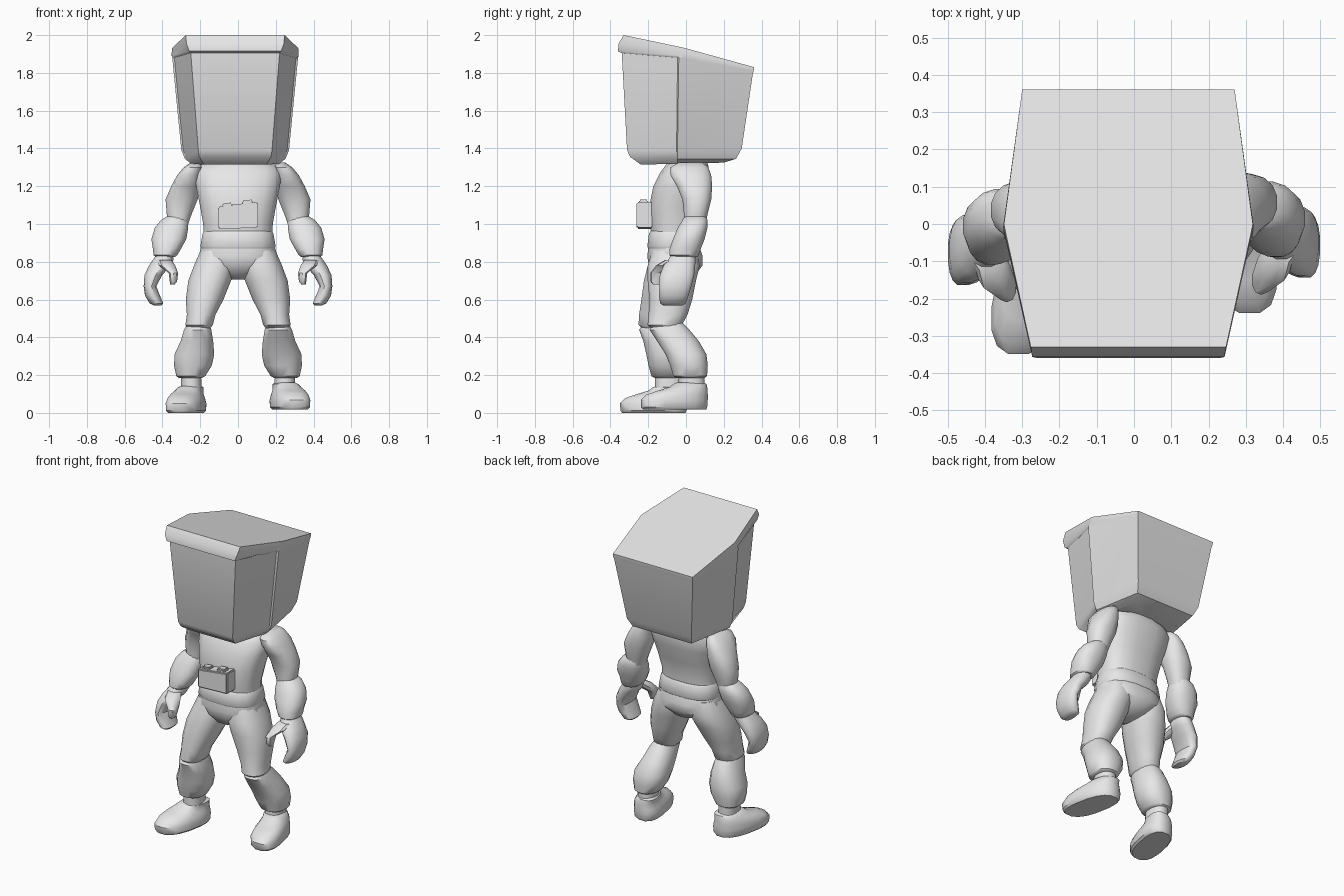
import bpy, bmesh, math

grey = bpy.data.materials.new("plain grey")
grey.diffuse_color = (0.8, 0.8, 0.8, 1)


def finish(name, bm, angle=40):
    bmesh.ops.recalc_face_normals(bm, faces=bm.faces)
    me = bpy.data.meshes.new(name)
    bm.to_mesh(me)
    bm.free()
    me.materials.append(grey)
    ob = bpy.data.objects.new(name, me)
    bpy.context.collection.objects.link(ob)
    bpy.ops.object.select_all(action='DESELECT')
    ob.select_set(True)
    bpy.context.view_layer.objects.active = ob
    bpy.ops.object.shade_smooth_by_angle(angle=math.radians(angle))
    return ob


def skin(name, loops, angle=40):
    """Bridge equal-length point loops and close both ends."""
    bm = bmesh.new()
    rows = [[bm.verts.new(p) for p in loop] for loop in loops]
    n = len(rows[0])
    for a, b in zip(rows, rows[1:]):
        for i in range(n):
            j = (i + 1) % n
            bm.faces.new((a[i], a[j], b[j], b[i]))
    bm.faces.new(rows[0])
    bm.faces.new(rows[-1])
    return finish(name, bm, angle)


def loft(name, rings, side=1, power=2.3, shear=0.0, dy=0.0, n=16):
    """Rings are (z, x0, x1, y0, y1); side -1 flips x."""
    loops = []
    for z, x0, x1, y0, y1 in rings:
        pts = []
        for k in range(n):
            a = 2 * math.pi * (k + 0.5) / n
            c, s = math.cos(a), math.sin(a)
            u = math.copysign(abs(c) ** (2 / power), c)
            v = math.copysign(abs(s) ** (2 / power), s)
            x = (x0 + x1) / 2 + u * (x1 - x0) / 2 - shear * v * (y1 - y0) / 2
            pts.append((side * x, (y0 + y1) / 2 + v * (y1 - y0) / 2 + dy, z))
        loops.append(pts)
    return skin(name, loops)


# box head: front corner, panel rear edge, shell edge, back corner, as (half width, y, z)
HX = -0.015
head_rows = [
    [(.165, -.24, 1.315), (.225, -.05, 1.318), (.232, -.045, 1.318), (.17, .20, 1.325)],
    [(.19, -.295, 1.355), (.258, -.05, 1.345), (.266, -.045, 1.345), (.21, .265, 1.345)],
    [(.195, -.312, 1.39), (.275, -.05, 1.39), (.285, -.045, 1.39), (.23, .295, 1.40)],
    [(.235, -.34, 1.905), (.322, -.045, 1.88), (.333, -.038, 1.88), (.28, .353, 1.79)],
    [(.243, -.36, 1.915), (.331, -.035, 1.892), (.336, -.01, 1.89), (.284, .358, 1.81)],
    [(.258, -.357, 1.955), (.330, -.035, 1.91), (.336, -.005, 1.905), (.285, .36, 1.82)],
    [(.262, -.33, 2.0), (.328, -.03, 1.937), (.334, 0, 1.93), (.285, .361, 1.83)],
]
skin("box_head", [[(HX + w, y, z) for w, y, z in r] +
                  [(HX - w, y, z) for w, y, z in reversed(r)] for r in head_rows], 35)

# trunk
loft("neck", [(1.25, -.11, .11, -.09, .11), (1.36, -.1, .1, -.08, .1)])
loft("torso", [(.93, -.185, .185, -.185, .06), (1.0, -.187, .187, -.192, .06),
               (1.1, -.205, .205, -.195, .085), (1.2, -.225, .225, -.175, .115),
               (1.27, -.235, .235, -.14, .125), (1.31, -.21, .21, -.11, .12),
               (1.33, -.13, .13, -.09, .11)], power=2.6)
loft("belt", [(.87, -.198, .198, -.202, .075), (.88, -.203, .203, -.207, .08),
              (.95, -.19, .19, -.198, .07), (.962, -.183, .183, -.19, .062)], power=2.6)
loft("pelvis", [(.705, -.03, .03, -.12, .0), (.73, -.09, .09, -.165, .05),
                (.78, -.19, .19, -.2, .09), (.83, -.212, .212, -.207, .09),
                (.89, -.195, .195, -.2, .07)], power=2.5)

# chest pack with two knobs
def block(name, x0, x1, y0, y1, z0, z1, tilt):
    bm = bmesh.new()
    bmesh.ops.create_cube(bm, size=1)
    for v in bm.verts:
        x = x0 + (v.co.x + .5) * (x1 - x0)
        z = z0 + (v.co.z + .5) * (z1 - z0) + (tilt * x if v.co.z > 0 else tilt * .3 * x)
        v.co = (x, y0 + (v.co.y + .5) * (y1 - y0), z)
    bmesh.ops.bevel(bm, geom=bm.edges[:], offset=.007, segments=2, affect='EDGES')
    finish(name, bm, 35)


block("chest_pack", -.106, .106, -.262, -.175, .977, 1.105, .12)
block("pack_knob_left", -.085, -.03, -.25, -.2, 1.08, 1.117, .1)
block("pack_knob_right", .02, .078, -.25, -.2, 1.08, 1.122, .1)

# arms: mirrored, the left one slightly further forward
upper_arm = [(.98, .27, .37, -.01, .1), (1.05, .245, .378, -.012, .115), (1.13, .212, .385, -.02, .135),
             (1.2, .195, .355, -.05, .14), (1.26, .19, .322, -.085, .135),
             (1.3, .185, .288, -.085, .12), (1.325, .2, .25, -.04, .09)]
forearm = [(.825, .335, .435, -.08, .06), (.835, .32, .448, -.09, .068), (.87, .3, .452, -.088, .08),
           (.92, .272, .46, -.07, .1), (.98, .262, .442, -.045, .115), (1.02, .262, .41, -.02, .115),
           (1.05, .28, .36, .0, .1)]
glove = [(.568, .405, .445, -.12, -.02), (.58, .395, .468, -.138, 0), (.62, .412, .493, -.145, .015),
         (.67, .432, .5, -.145, .03), (.73, .4, .496, -.14, .045), (.78, .355, .472, -.12, .05),
         (.81, .34, .452, -.095, .052), (.84, .345, .43, -.08, .05)]
thumb = [(.68, .335, .36, -.175, -.14), (.695, .322, .362, -.187, -.13), (.74, .316, .368, -.19, -.11),
         (.78, .33, .42, -.16, -.06), (.81, .35, .43, -.11, -.03)]
for side, label, dy in ((1, "right", 0), (-1, "left", -.02)):
    loft(label + "_upper_arm", upper_arm, side, dy=dy)
    loft(label + "_forearm", forearm, side, dy=dy)
    loft(label + "_glove", glove, side, dy=dy)
    loft(label + "_thumb", thumb, side, dy=dy, n=10)

# legs: shared widths, with a stride depth (y0, y1) per side
thigh_x = [(.445, .15, .265), (.465, .132, .28), (.52, .118, .272), (.6, .075, .278),
           (.7, .035, .265), (.78, .012, .235), (.86, .02, .2)]
calf_x = [(.185, .19, .315), (.195, .172, .328), (.25, .137, .34), (.31, .124, .338),
          (.38, .13, .305), (.44, .14, .287), (.48, .155, .265)]
ankle_x = [(.08, .19, .31), (.15, .192, .302), (.21, .195, .305)]
depths = {
    "right": dict(
        thigh=[(-.18, -.04), (-.205, -.02), (-.2, .01), (-.195, .035), (-.205, .055), (-.205, .075), (-.18, .06)],
        calf=[(-.05, .1), (-.068, .113), (-.085, .117), (-.11, .11), (-.155, .07), (-.195, .02), (-.17, -.02)],
        ankle=[(-.05, .1), (-.04, .1), (-.04, .1)]),
    "left": dict(
        thigh=[(-.23, -.07), (-.253, -.05), (-.25, -.035), (-.238, .0), (-.225, .045), (-.205, .075), (-.18, .06)],
        calf=[(-.165, -.02), (-.185, -.005), (-.2, .005), (-.212, .008), (-.228, -.005), (-.25, -.03), (-.22, -.06)],
        ankle=[(-.165, -.015), (-.165, -.015), (-.165, -.015)]),
}
for side, label in ((1, "right"), (-1, "left")):
    for part, widths in (("thigh", thigh_x), ("calf", calf_x), ("ankle", ankle_x)):
        rings = [w + d for w, d in zip(widths, depths[label][part])]
        loft(label + "_" + part, rings, side)

# shoes, splayed outward
shoe = [(0, .19, .36, -.34, .0), (.012, .178, .372, -.35, .005), (.05, .176, .374, -.352, .008),
        (.078, .183, .365, -.325, .008), (.1, .188, .35, -.26, .006), (.118, .188, .33, -.2, .004),
        (.135, .185, .315, -.178, .0), (.142, .2, .3, -.16, -.015)]
loft("left_shoe", shoe, -1, power=2.5, shear=.2)
loft("right_shoe", [(z + .018, a, b, c, d) for z, a, b, c, d in shoe], 1, power=2.5, shear=.2, dy=.11)
